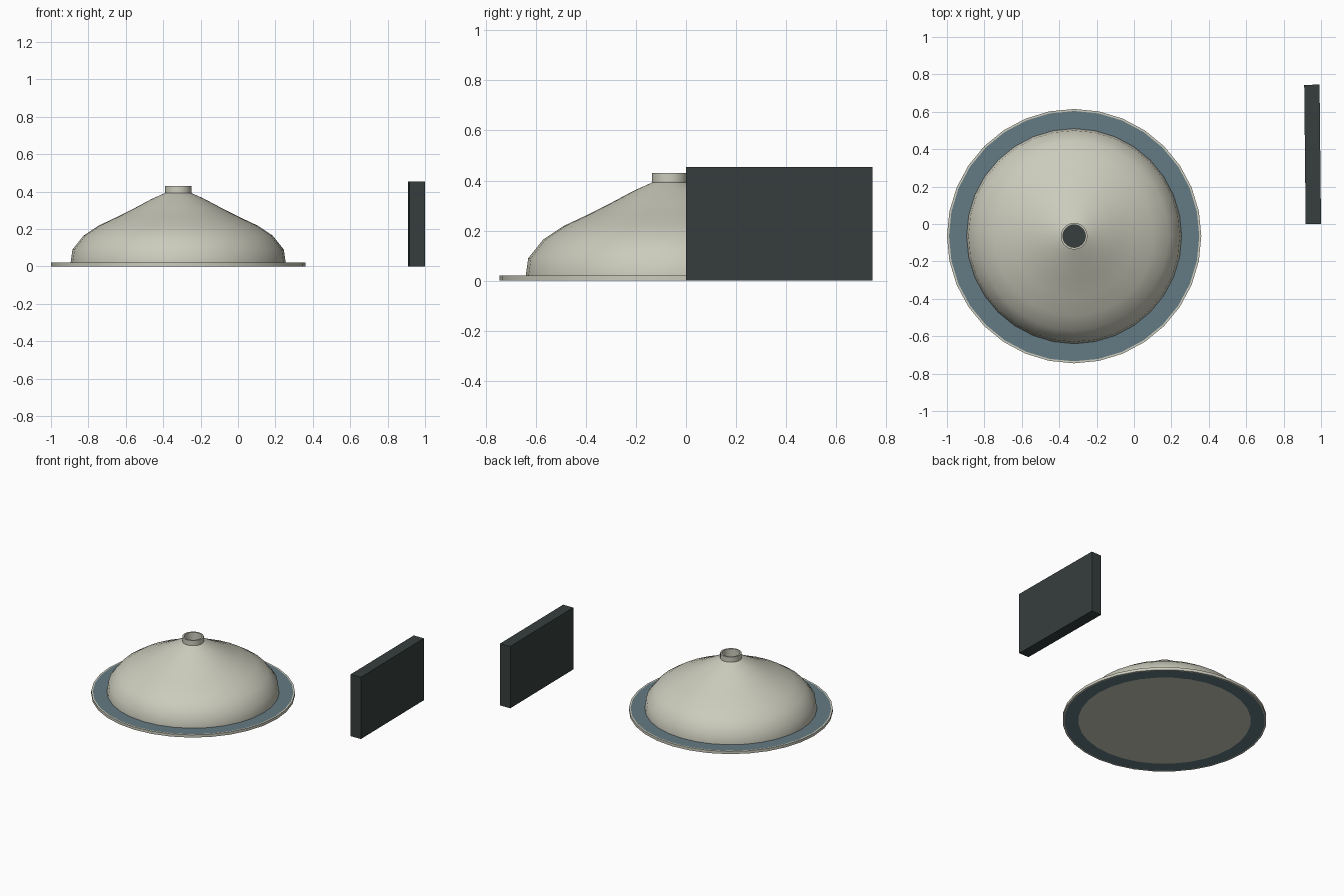
import bpy, bmesh, math

if "Cube" in bpy.data.objects:
    bpy.data.objects.remove(bpy.data.objects["Cube"])

SIDES = 32
CX, CY = -0.32, -0.065


def srgb(r, g, b):
    f = lambda c: (c / 12.92 if c <= 0.04045 else ((c + 0.055) / 1.055) ** 2.4)
    return tuple(f(v / 255) for v in (r, g, b)) + (1.0,)


def material(name, rgb):
    m = bpy.data.materials.new(name)
    m.diffuse_color = srgb(*rgb)
    m.use_nodes = True
    m.node_tree.nodes["Principled BSDF"].inputs["Base Color"].default_value = m.diffuse_color
    return m


cream = material("warm_cream", (203, 203, 188))
blue = material("slate_blue", (100, 122, 131))
dark = material("dark_slate", (54, 62, 61))


def lathe(name, profile, mats, closed=False, seg_mats=None, smooth=True):
    """Spin an (r, z) profile around the centre axis; r = 0 collapses to a point."""
    bm = bmesh.new()
    rings = []
    for r, z in profile:
        if r == 0:
            rings.append([bm.verts.new((0, 0, z))] * SIDES)
        else:
            rings.append([bm.verts.new((r * math.cos(2 * math.pi * i / SIDES),
                                        r * math.sin(2 * math.pi * i / SIDES), z))
                          for i in range(SIDES)])
    count = len(rings) if closed else len(rings) - 1
    for k in range(count):
        a, b = rings[k], rings[(k + 1) % len(rings)]
        for i in range(SIDES):
            j = (i + 1) % SIDES
            quad = list(dict.fromkeys((a[i], a[j], b[j], b[i])))
            face = bm.faces.new(quad)
            face.material_index = seg_mats.get(k, 0) if seg_mats else 0
    bmesh.ops.recalc_face_normals(bm, faces=bm.faces)
    me = bpy.data.meshes.new(name)
    bm.to_mesh(me)
    bm.free()
    for m in mats:
        me.materials.append(m)
    ob = bpy.data.objects.new(name, me)
    ob.location = (CX, CY, 0)
    bpy.context.collection.objects.link(ob)
    if smooth:
        bpy.ops.object.select_all(action='DESELECT')
        ob.select_set(True)
        bpy.context.view_layer.objects.active = ob
        bpy.ops.object.shade_smooth_by_angle(angle=math.radians(32))
    return ob


# Bell-shaped dome with a hollow neck; the last segment is the dark hole floor
dome = [(0, 0), (0.575, 0), (0.575, 0.02), (0.565, 0.09), (0.505, 0.165),
        (0.425, 0.218), (0.325, 0.265), (0.23, 0.313), (0.142, 0.36),
        (0.071, 0.392), (0.071, 0.43), (0.06, 0.43), (0.06, 0.34), (0, 0.34)]
lathe("dome", dome, [cream, dark], seg_mats={len(dome) - 2: 1})

# Flat ring around the dome and its thin outer rim
lathe("base_ring", [(0.575, 0), (0.669, 0), (0.669, 0.02), (0.575, 0.02)], [blue], closed=True)
lathe("outer_rim", [(0.669, 0), (0.68, 0), (0.68, 0.02), (0.669, 0.02)], [cream], closed=True)

# Separate upright slab, turned very slightly
bpy.ops.mesh.primitive_cube_add(size=1, location=(0.955, 0.3725, 0.2275),
                                rotation=(0, 0, math.radians(0.6)))
slab = bpy.context.object
slab.name = "upright_slab"
slab.scale = (0.082, 0.744, 0.455)
slab.data.materials.append(dark)
